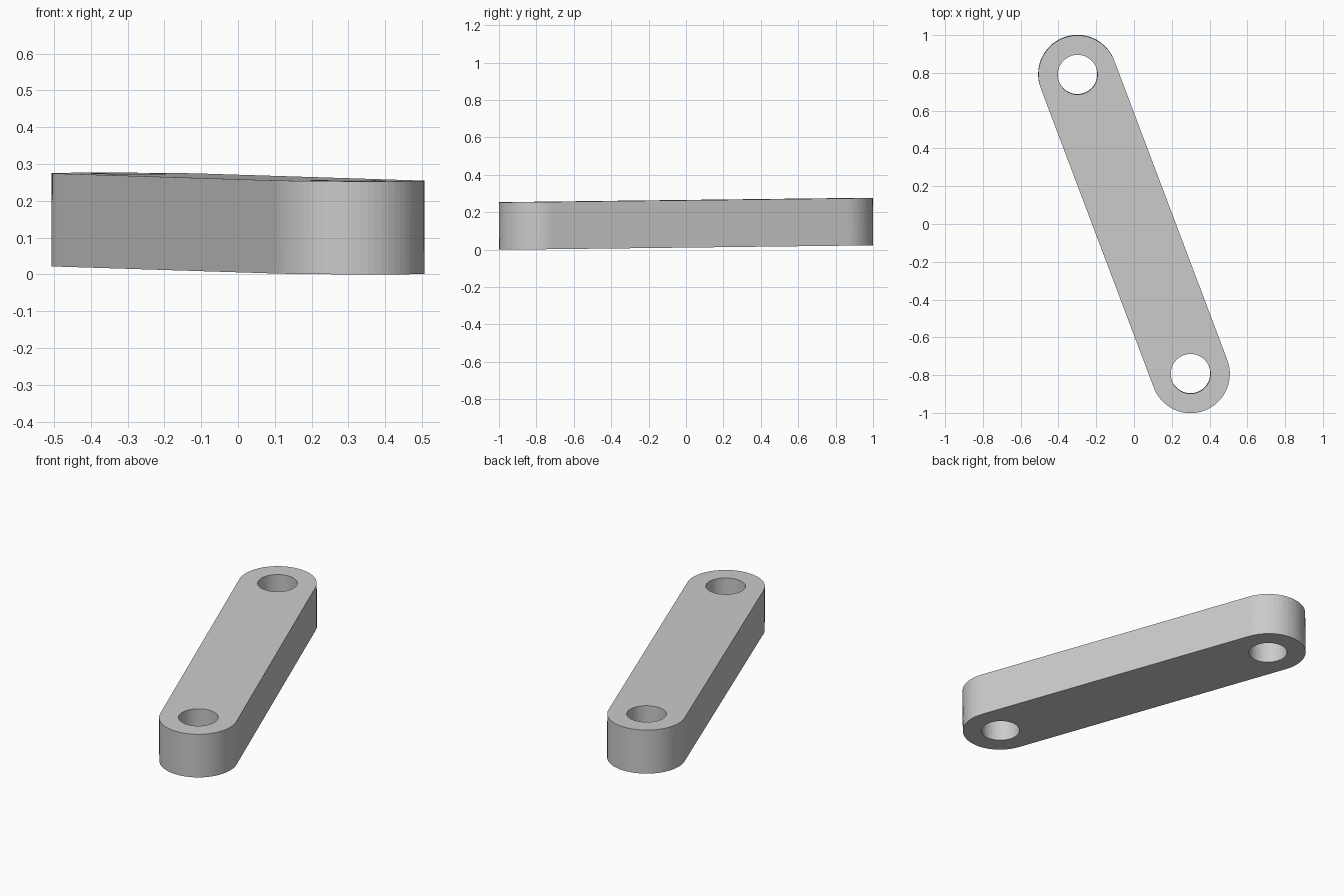
import bpy, bmesh
from math import sin, cos, pi
from mathutils import Matrix

if "Cube" in bpy.data.objects:
    bpy.data.objects.remove(bpy.data.objects["Cube"])

R_OUT, R_HOLE = 0.208, 0.105    # end radius, pin hole radius
HALF = 0.8466                   # centre to pin hole
THICK = 0.253
TILT, YAW = 0.0112, 0.361
SEG = 64


def arc(cy, r, start, sweep, n):
    return [(r * cos(start + sweep * i / n), cy + r * sin(start + sweep * i / n)) for i in range(n + 1)]


def add_loop(bm, pts):
    vs = [bm.verts.new((x, y, -THICK / 2)) for x, y in pts]
    return [bm.edges.new((vs[i - 1], vs[i])) for i in range(len(vs))]


bm = bmesh.new()
# rounded outline and two pin holes
edges = add_loop(bm, arc(HALF, R_OUT, 0, pi, SEG // 2) + arc(-HALF, R_OUT, pi, pi, SEG // 2))
for cy in (HALF, -HALF):
    edges += add_loop(bm, arc(cy, R_HOLE, 0, 2 * pi, SEG)[:-1])
bmesh.ops.triangle_fill(bm, edges=edges, use_beauty=True)

# thickness
ext = bmesh.ops.extrude_face_region(bm, geom=bm.faces[:], use_keep_orig=True)
top = [g for g in ext["geom"] if isinstance(g, bmesh.types.BMVert)]
bmesh.ops.translate(bm, verts=top, vec=(0, 0, THICK))
bmesh.ops.recalc_face_normals(bm, faces=bm.faces[:])

# slightly tilted, turned in plan, resting on the ground
bm.transform(Matrix.Rotation(YAW, 4, 'Z') @ Matrix.Rotation(TILT, 4, 'X'))
low = min(v.co.z for v in bm.verts)
bmesh.ops.translate(bm, verts=bm.verts[:], vec=(0, 0, -low))

mesh = bpy.data.meshes.new("link_plate")
bm.to_mesh(mesh)
bm.free()
link = bpy.data.objects.new("link_plate", mesh)
bpy.context.collection.objects.link(link)
